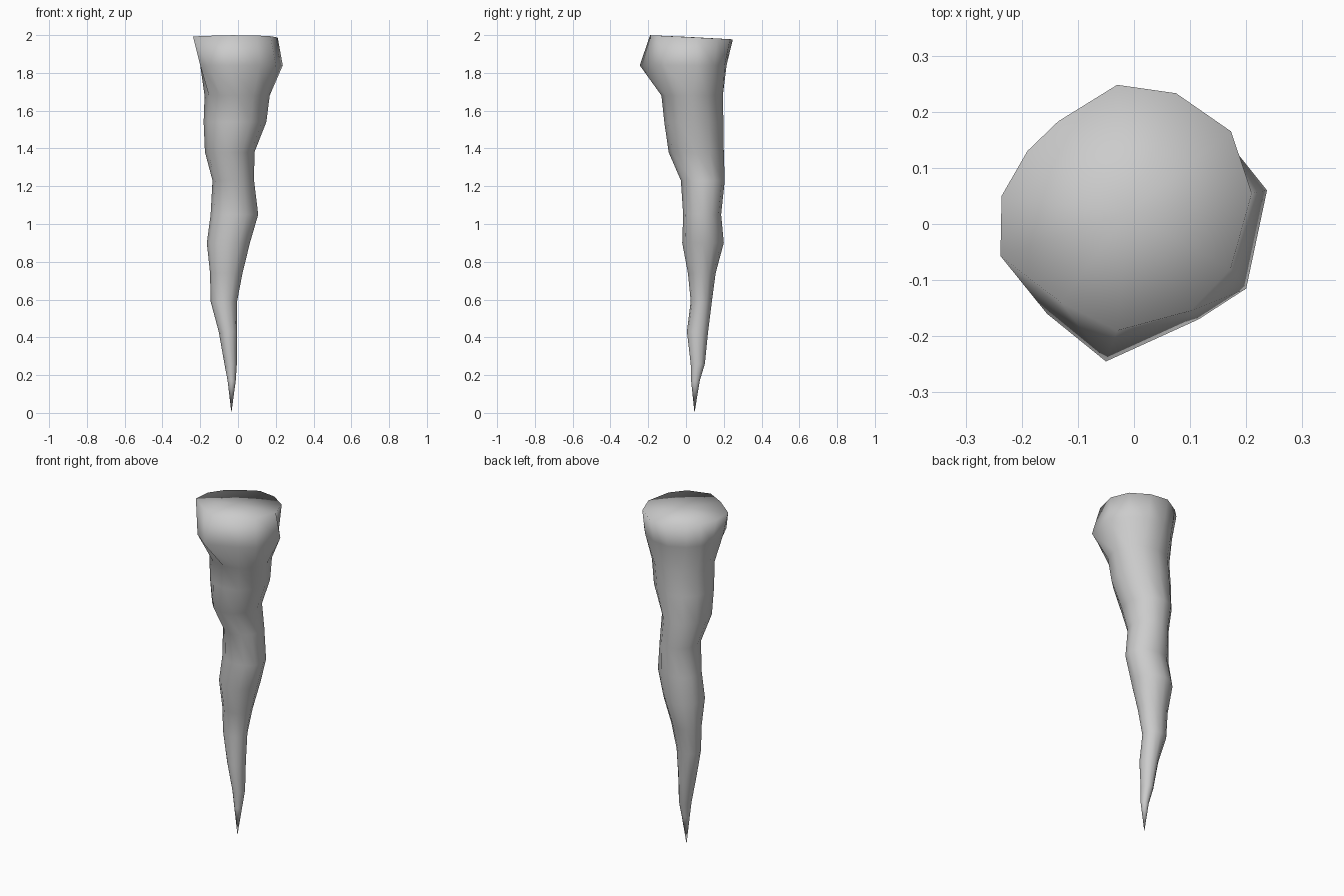
import bpy
import bmesh
from math import cos, sin, tau

if "Cube" in bpy.data.objects:
    bpy.data.objects.remove(bpy.data.objects["Cube"])

SIDES = 12

# Irregular outlines of the rim and of the bulge just below it
RIM = [(.21, .055), (.173, .165), (.075, .233), (-.03, .248), (-.135, .183), (-.19, .13),
       (-.236, .05), (-.238, -.057), (-.13, -.14), (-.03, -.19), (.1, -.155), (.172, -.08)]
BULGE = [(.237, .06), (.165, .15), (.07, .205), (-.03, .215), (-.12, .17), (-.175, .11),
         (-.2, .04), (-.2, -.06), (-.155, -.16), (-.05, -.245), (.115, -.17), (.2, -.115)]

# Wandering shaft sections: z, x min, x max, y min, y max
SHAFT = [
    (1.68, -.177, .168, -.13, .195),
    (1.54, -.182, .15, -.115, .198),
    (1.38, -.175, .087, -.092, .2),
    (1.23, -.135, .085, -.027, .205),
    (1.05, -.145, .107, -.015, .186),
    (.90, -.165, .063, -.02, .2),
    (.74, -.148, .024, .01, .157),
    (.59, -.145, -.005, .025, .137),
    (.43, -.102, -.004, .005, .117),
    (.26, -.072, -.006, .025, .1),
    (.17, -.055, -.012, .027, .073),
]
TIP = (-.035, .045, 0)


def oval(z, x0, x1, y0, y1):
    angles = [tau * i / SIDES for i in range(SIDES)]
    return [((x0 + x1) / 2 + (x1 - x0) / 2 * cos(a),
             (y0 + y1) / 2 + (y1 - y0) / 2 * sin(a), z) for a in angles]


sections = [[(x, y, min(2, 1.99 - .05 * y)) for x, y in RIM],
            [(x, y, 1.84) for x, y in BULGE]]
sections += [oval(*s) for s in SHAFT]

bm = bmesh.new()
rings = [[bm.verts.new(p) for p in s] for s in sections]
top = bm.verts.new((-.01, .02, 1.99))
tip = bm.verts.new(TIP)

# Top cap, walls and pointed tip
for i in range(SIDES):
    j = (i + 1) % SIDES
    bm.faces.new((top, rings[0][i], rings[0][j]))
    for up, low in zip(rings, rings[1:]):
        bm.faces.new((up[i], low[i], low[j], up[j]))
    bm.faces.new((rings[-1][i], tip, rings[-1][j]))
bmesh.ops.recalc_face_normals(bm, faces=bm.faces[:])
for f in bm.faces:
    f.smooth = True

mesh = bpy.data.meshes.new("stalactite")
bm.to_mesh(mesh)
bm.free()
bpy.context.collection.objects.link(bpy.data.objects.new("stalactite", mesh))
